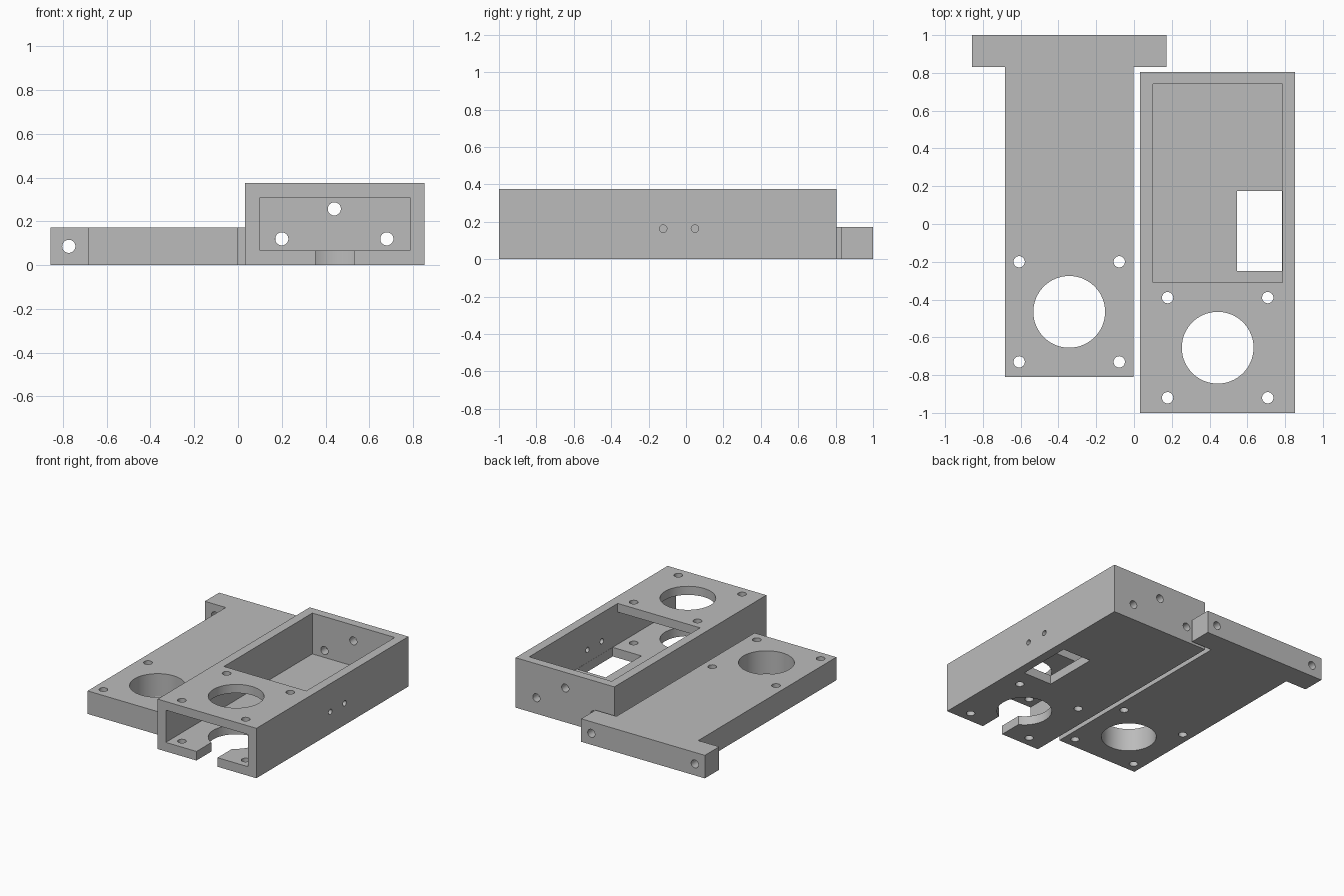
import bpy
import bmesh
import math
from mathutils import Matrix, Vector

default_cube = bpy.data.objects.get("Cube")
if default_cube:
    bpy.data.objects.remove(default_cube, do_unlink=True)

grey = bpy.data.materials.new("plain grey")
grey.use_nodes = True
grey.diffuse_color = (0.5, 0.5, 0.5, 1)
grey.node_tree.nodes["Principled BSDF"].inputs["Base Color"].default_value = (0.5, 0.5, 0.5, 1)


def add_object(name, bm):
    bmesh.ops.recalc_face_normals(bm, faces=bm.faces)
    mesh = bpy.data.meshes.new(name)
    bm.to_mesh(mesh)
    bm.free()
    mesh.materials.append(grey)
    obj = bpy.data.objects.new(name, mesh)
    bpy.context.collection.objects.link(obj)
    return obj


def prism(name, outline, sweep):
    """Sweep a closed outline of 3D points along a vector."""
    bm = bmesh.new()
    face = bm.faces.new([bm.verts.new(p) for p in outline])
    swept = bmesh.ops.extrude_face_region(bm, geom=[face])["geom"]
    verts = [v for v in swept if isinstance(v, bmesh.types.BMVert)]
    bmesh.ops.translate(bm, verts=verts, vec=Vector(sweep))
    return add_object(name, bm)


def block(name, x, y, z):
    outline = [(x[0], y[0], z[0]), (x[1], y[0], z[0]), (x[1], y[1], z[0]), (x[0], y[1], z[0])]
    return prism(name, outline, (0, 0, z[1] - z[0]))


def drill(center, radius, axis, length):
    """Round cutter centred on a point and lying along one axis."""
    turn = {"x": Matrix.Rotation(math.pi / 2, 4, "Y"),
            "y": Matrix.Rotation(math.pi / 2, 4, "X"),
            "z": Matrix.Identity(4)}[axis]
    bm = bmesh.new()
    bmesh.ops.create_cone(bm, cap_ends=True, segments=64 if radius > 0.1 else 32,
                          radius1=radius, radius2=radius, depth=length,
                          matrix=Matrix.Translation(center) @ turn)
    return add_object("hole_cutter", bm)


def cut(target, cutters):
    bpy.context.view_layer.objects.active = target
    for cutter in cutters:
        cutter.hide_render = True
        mod = target.modifiers.new("cut", "BOOLEAN")
        mod.operation = "DIFFERENCE"
        mod.solver = "EXACT"
        mod.object = cutter
        bpy.ops.object.modifier_apply(modifier=mod.name)
        bpy.data.objects.remove(cutter, do_unlink=True)


def motor_mount(cx, cy):
    """Large bore with four screw holes around it."""
    s = 0.265
    screws = [drill((cx + i * s, cy + j * s, 0.2), 0.03, "z", 1) for i in (-1, 1) for j in (-1, 1)]
    return [drill((cx, cy, 0.2), 0.19, "z", 1)] + screws


# Housing: hollow box with open front and partly open top
housing = block("housing", (0.032, 0.853), (-1, 0.805), (0, 0.375))
cavity_profile = [(-1.1, 0.068), (0.74, 0.068), (0.74, 0.5), (-0.31, 0.5), (-0.31, 0.31), (-1.1, 0.31)]
cavity = prism("cavity_cutter", [(0.1, y, z) for y, z in cavity_profile], (0.685, 0, 0))
window = block("window_cutter", (0.545, 0.784), (-0.25, 0.175), (-0.1, 0.1))
slot = block("slot_cutter", (0.355, 0.53), (-1.1, -0.655), (-0.1, 0.1))
back_holes = [drill((x, 0.77, z), 0.03, "y", 0.2) for x, z in ((0.2, 0.12), (0.44, 0.257), (0.68, 0.12))]
side_holes = [drill((0.82, y, 0.163), 0.02, "x", 0.2) for y in (-0.122, 0.048)]
cut(housing, [cavity, window, slot] + motor_mount(0.443, -0.655) + back_holes + side_holes)

# Sliding plate: T outline with a cross bar at the back
half_t = [(0.34, -0.81), (0.34, 0.83), (0.514, 0.83), (0.514, 1)]
outline = half_t + [(-x, y) for x, y in reversed(half_t)]
plate = prism("t_plate", [(x - 0.343, y, 0) for x, y in outline], (0, 0, 0.173))
bar_holes = [drill((-0.343 + x, 0.915, 0.086), 0.03, "y", 0.4) for x in (-0.43, 0.43)]
cut(plate, motor_mount(-0.343, -0.465) + bar_holes)

# Smooth bores, crisp edges
for obj in (housing, plate):
    bpy.ops.object.select_all(action="DESELECT")
    obj.select_set(True)
    bpy.context.view_layer.objects.active = obj
    bpy.ops.object.shade_smooth_by_angle(angle=math.radians(30))
